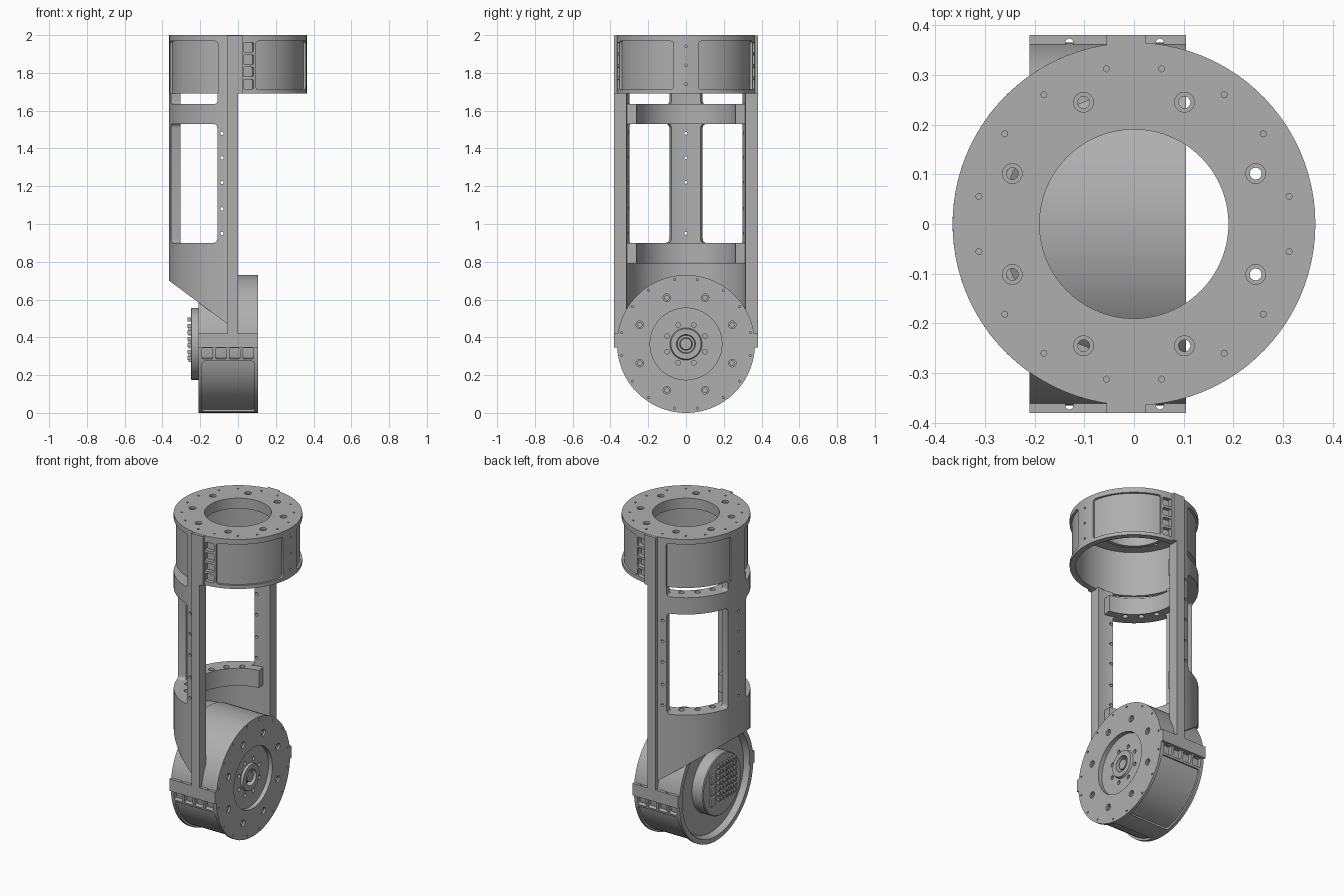
import bpy
import bmesh
from math import radians, cos, sin, ceil
from mathutils import Matrix, Vector

if "Cube" in bpy.data.objects:
    bpy.data.objects.remove(bpy.data.objects["Cube"])

grey = bpy.data.materials.new("machined grey")
grey.use_nodes = True
GREY = (0.43, 0.43, 0.43, 1)
grey.diffuse_color = GREY
grey.node_tree.nodes["Principled BSDF"].inputs["Base Color"].default_value = GREY

R = 0.365
# Maps a vertical axis onto +x through the centre of the lower joint
JOINT = Matrix(((0, 0, 1, 0), (1, 0, 0, 0), (0, 1, 0, R), (0, 0, 0, 1)))
UP = Matrix.Identity(4)
parts = []


def finish(bm, name, matrix=UP, keep=True):
    bmesh.ops.transform(bm, matrix=matrix, verts=bm.verts)
    bmesh.ops.recalc_face_normals(bm, faces=bm.faces)
    mesh = bpy.data.meshes.new(name)
    bm.to_mesh(mesh)
    bm.free()
    mesh.materials.append(grey)
    obj = bpy.data.objects.new(name, mesh)
    bpy.context.collection.objects.link(obj)
    if keep:
        parts.append(obj)
    return obj


def arc(name, r0, r1, a0, a1, z0, z1, fillet=0, matrix=UP, keep=True, planes=()):
    """Curved block between two radii, two angles and two heights."""
    bm = bmesh.new()
    full = a1 - a0 >= 360
    n = ceil((a1 - a0) / 4)
    rows = []
    for i in range(n if full else n + 1):
        a = radians(a0 + (a1 - a0) * i / n)
        rows.append([bm.verts.new((r * cos(a), r * sin(a), z))
                     for r, z in ((r0, z0), (r1, z0), (r1, z1), (r0, z1))])
    for i in range(n):
        p, q = rows[i], rows[(i + 1) % len(rows)]
        for k in range(4):
            m = (k + 1) % 4
            bm.faces.new((p[k], p[m], q[m], q[k]))
    if not full:
        bm.faces.new(rows[0])
        bm.faces.new(rows[-1])
    if fillet:
        corners = [bm.edges.get((row[k], row[k + 1])) for row in (rows[0], rows[-1]) for k in (0, 2)]
        bmesh.ops.bevel(bm, geom=corners, offset=fillet, segments=4, profile=0.5, affect='EDGES')
    for point, normal in planes:
        geom = bm.verts[:] + bm.edges[:] + bm.faces[:]
        bmesh.ops.bisect_plane(bm, geom=geom, plane_co=point, plane_no=normal, clear_outer=True)
        bmesh.ops.holes_fill(bm, edges=[e for e in bm.edges if e.is_boundary], sides=0)
    return finish(bm, name, matrix, keep)


def lathe(name, profile, matrix=UP):
    bm = bmesh.new()
    verts = [bm.verts.new((r, 0, h)) for r, h in profile]
    edges = [bm.edges.new(pair) for pair in zip(verts, verts[1:])]
    bmesh.ops.spin(bm, geom=verts + edges, cent=(0, 0, 0), axis=(0, 0, 1),
                   angle=radians(360), steps=90, use_merge=True)
    bmesh.ops.remove_doubles(bm, verts=bm.verts, dist=1e-4)
    return finish(bm, name, matrix)


def boxes(name, bounds):
    bm = bmesh.new()
    for x0, x1, y0, y1, z0, z1 in bounds:
        size = Matrix.Diagonal((x1 - x0, y1 - y0, z1 - z0, 1))
        mid = Matrix.Translation(((x0 + x1) / 2, (y0 + y1) / 2, (z0 + z1) / 2))
        bmesh.ops.create_cube(bm, size=1, matrix=mid @ size)
    return finish(bm, name)


def cut(obj, *cutters):
    for cutter in cutters:
        mod = obj.modifiers.new("cut", 'BOOLEAN')
        mod.operation, mod.solver, mod.object = 'DIFFERENCE', 'EXACT', cutter
        graph = bpy.context.evaluated_depsgraph_get()
        mesh = bpy.data.meshes.new_from_object(obj.evaluated_get(graph))
        obj.modifiers.clear()
        obj.data = mesh
        bpy.data.objects.remove(cutter)


def drill(obj, points, radius, depth, axis='Z', matrix=UP):
    """Cut round holes centred on the points."""
    turn = {'X': Matrix.Rotation(radians(90), 4, 'Y'),
            'Y': Matrix.Rotation(radians(90), 4, 'X'), 'Z': UP}[axis]
    bm = bmesh.new()
    for p in points:
        bmesh.ops.create_cone(bm, cap_ends=True, segments=16, radius1=radius, radius2=radius,
                              depth=depth, matrix=Matrix.Translation(p) @ turn)
    cut(obj, finish(bm, "hole_cutter", matrix, False))


def window(r0, a0, a1, z0, z1, fillet=0.015, matrix=UP):
    return arc("window_cutter", r0, 0.42, a0, a1, z0, z1, fillet, matrix, False)


def circle(radius, angles, h):
    return [(radius * cos(radians(a)), radius * sin(radians(a)), h) for a in angles]


EIGHT = [22.5 + 45 * i for i in range(8)]
SIXTEEN = [a + s for a in EIGHT for s in (-12.4, 12.4)]


def bolt_face(obj, h, small_radius, matrix=UP):
    drill(obj, circle(0.265, EIGHT, h), 0.02, 0.024, matrix=matrix)
    drill(obj, circle(0.265, EIGHT, h), 0.012, 0.14, matrix=matrix)
    drill(obj, circle(small_radius, SIXTEEN, h), 0.006, 0.04, matrix=matrix)


# Top mounting plate with its bolt circle and collar
plate = arc("top_plate", 0.19, R, 0, 360, 1.972, 2.0)
bolt_face(plate, 2.0, 0.317)
arc("top_collar", 0.19, 0.21, 0, 360, 1.935, 1.975)

# Upper cup: recessed side panels, rib cells and a central strip
cup = arc("upper_cup", 0.33, R, 0, 360, 1.69, 1.974)
for s in (0, 1):
    def side(a0, a1):
        return (a0, a1) if s else (-a1, -a0)
    cut(cup, window(0.352, *side(10.5, 75), 1.712, 1.968))
    cut(cup, window(0.352, *side(107, 169.5), 1.65, 1.968))
    for z in (1.715, 1.78, 1.845, 1.91):
        cut(cup, window(0.34, *side(77, 85.5), z, z + 0.05, 0.006))
drill(cup, [(R, 0, z) for z in (1.74, 1.84, 1.94)], 0.007, 0.03, 'X')

# Half-round shell with a slanted lower edge and two tall windows
slant_point = Vector((-R, 0, 0.70))
slant = Vector((-0.23, 0, -0.31))
shell = arc("half_shell", 0.315, R, 90, 270, 0.4, 1.69, planes=[(slant_point, slant)])
for a0, a1 in ((107.5, 166), (194, 252.5)):
    cut(shell, window(0.25, a0, a1, 0.9, 1.53, 0.022), window(0.25, a0, a1, 1.635, 1.75, 0.015))
heights = (0.95, 1.08, 1.22, 1.35, 1.48)
drill(shell, [(-0.34, 0, z) for z in heights if z != 1.08], 0.008, 0.2, 'X')
drill(shell, [(-0.085, 0, z) for z in heights], 0.009, 1, 'Y')

# Sloping floor that closes the shell above the joint
arc("shell_floor", 0.005, 0.33, 90, 270, 0.3, 1.0,
    planes=[(slant_point, slant), (slant_point + Vector((0, 0, 0.05)), -slant)])

# Inner stiffening rings with lightening holes
for name, z0, z1 in (("lower_ring", 0.79, 0.9), ("upper_ring", 1.53, 1.635)):
    ring = arc(name, 0.265, 0.316, 98, 262, z0, z1)
    drill(ring, circle(0.292, [180 + s * a for s in (-1, 1) for a in (24, 42, 60)], z0), 0.017, 0.5)

# Straight side columns and the blocks where they meet the cup
boxes("side_columns", [(-0.055, 0, min(s * 0.32, s * 0.38), max(s * 0.32, s * 0.38), 0.40, 1.7)
                       for s in (-1, 1)])
boxes("column_heads", [(-0.055, 0.023, min(s * 0.34, s * 0.38), max(s * 0.34, s * 0.38), 1.69, 1.999)
                       for s in (-1, 1)])

# Lower joint housing, turned about the x axis
housing = lathe("joint_housing", [
    (0, -0.25), (0.185, -0.25), (0.19, -0.245), (0.19, -0.175), (0.32, -0.175),
    (0.335, -0.21), (R, -0.21), (R, 0.105), (0.19, 0.105), (0.19, 0.078),
    (0.085, 0.078), (0.08, 0.092), (0.05, 0.092), (0.046, 0.06), (0.034, 0.06),
    (0.03, 0.085), (0, 0.085)], JOINT)
for a0, a1, rib0, rib1 in ((-79.5, -14.5, -12.5, -3.5), (-165.5, -100.5, -176.5, -167.5)):
    cut(housing, window(0.352, a0, a1, -0.19, 0.088, matrix=JOINT))
    for x in (-0.19, -0.118, -0.046, 0.026):
        cut(housing, window(0.342, rib0, rib1, x, x + 0.056, 0.006, JOINT))
bolt_face(housing, 0.105, 0.346, JOINT)
drill(housing, circle(0.108, EIGHT, 0.078), 0.012, 0.03, matrix=JOINT)

# Clamping lugs either side of the joint
for name, s in (("front_lug", -1), ("back_lug", 1)):
    lug = boxes(name, [(-0.21, 0.105, min(s * 0.33, s * 0.38), max(s * 0.33, s * 0.38), 0.345, 0.42)])
    drill(lug, [(x, s * 0.365, 0.38) for x in (-0.13, 0.052)], 0.008, 0.2)

# Connector pins and small components on the rear hub
boxes("connector_pins", [(-0.268, -0.248, y, y + 0.014, z, z + 0.02)
                         for y in [-0.12 + 0.026 * i for i in range(7)]
                         for z in [0.28 + 0.034 * j for j in range(7)]])
boxes("connector_blocks", [(-0.262, -0.248, 0.075, 0.125, z, z + 0.05)
                           for z in (0.27, 0.34, 0.41)])

bpy.ops.object.select_all(action='DESELECT')
for obj in parts:
    obj.select_set(True)
bpy.context.view_layer.objects.active = parts[0]
bpy.ops.object.shade_smooth_by_angle(angle=radians(30))
